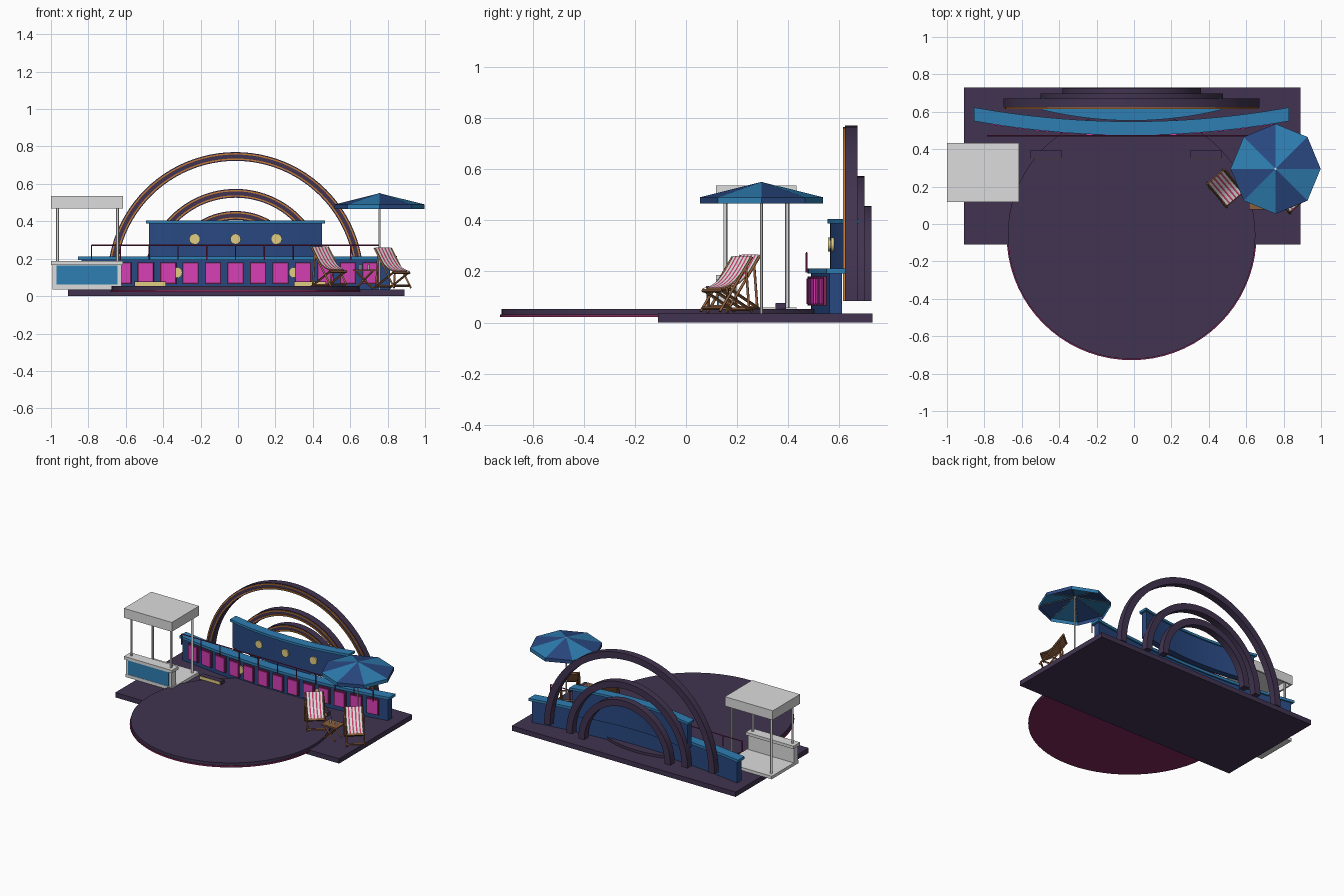
import bpy, bmesh, math
from mathutils import Vector, Matrix

cube = bpy.data.objects.get("Cube")
if cube:
    bpy.data.objects.remove(cube)


def material(name, r, g, b):
    m = bpy.data.materials.new(name)
    m.use_nodes = True
    m.diffuse_color = (r, g, b, 1)
    m.node_tree.nodes["Principled BSDF"].inputs["Base Color"].default_value = (r, g, b, 1)
    return m


PURPLE = material("dusk purple", 0.053, 0.034, 0.08)
MAROON = material("maroon", 0.23, 0.022, 0.105)
NAVY = material("navy blue", 0.022, 0.065, 0.22)
BLUE = material("sky blue", 0.028, 0.21, 0.45)
PINK = material("magenta pink", 0.68, 0.05, 0.46)
ORANGE = material("orange", 0.55, 0.2, 0.035)
YELLOW = material("pale yellow", 0.75, 0.61, 0.23)
GREY = material("light grey", 0.72, 0.72, 0.72)
WOOD = material("brown wood", 0.26, 0.11, 0.045)
RED = material("stripe red", 0.6, 0.05, 0.15)

CX = -0.013  # symmetry axis of the stage


def finish(name, bm, *mats, smooth=False):
    bmesh.ops.recalc_face_normals(bm, faces=bm.faces)
    me = bpy.data.meshes.new(name)
    bm.to_mesh(me)
    bm.free()
    for m in mats:
        me.materials.append(m)
    ob = bpy.data.objects.new(name, me)
    bpy.context.collection.objects.link(ob)
    if smooth:
        bpy.ops.object.select_all(action='DESELECT')
        ob.select_set(True)
        bpy.context.view_layer.objects.active = ob
        bpy.ops.object.shade_smooth_by_angle(angle=math.radians(30))
    return ob


def box(name, x0, x1, y0, y1, z0, z1, mat, spin=0):
    bm = bmesh.new()
    bmesh.ops.create_cube(bm, size=1)
    bm.transform(Matrix.Translation(((x0 + x1) / 2, (y0 + y1) / 2, (z0 + z1) / 2))
                 @ Matrix.Rotation(spin, 4, 'Z')
                 @ Matrix.Diagonal((x1 - x0, y1 - y0, z1 - z0, 1)))
    return finish(name, bm, mat)


def rod(name, a, b, r, mat, sides=12):
    a, b = Vector(a), Vector(b)
    bm = bmesh.new()
    bmesh.ops.create_cone(bm, cap_ends=True, segments=sides, radius1=r, radius2=r,
                          depth=(b - a).length)
    turn = (b - a).to_track_quat('Z', 'Y').to_matrix().to_4x4()
    bm.transform(Matrix.Translation((a + b) / 2) @ turn)
    return finish(name, bm, mat, smooth=sides > 4)


def band(name, edge_a, edge_b, push, mat):
    """Solid band between two matching polylines, extruded by push."""
    bm = bmesh.new()
    va = [bm.verts.new(p) for p in edge_a]
    vb = [bm.verts.new(p) for p in edge_b]
    faces = [bm.faces.new((va[i], va[i + 1], vb[i + 1], vb[i])) for i in range(len(va) - 1)]
    new = bmesh.ops.extrude_face_region(bm, geom=faces, use_keep_orig=True)["geom"]
    bmesh.ops.translate(bm, vec=push, verts=[v for v in new if isinstance(v, bmesh.types.BMVert)])
    return finish(name, bm, mat, smooth=True)


def curved_wall(name, half, radius, y0, y1, z0, z1, mat, n=32):
    xs = [half * (2 * i / n - 1) for i in range(n + 1)]
    front, back = ([(CX + x, y + x * x / (2 * radius), z0) for x in xs] for y in (y0, y1))
    return band(name, front, back, (0, 0, z1 - z0), mat)


def arch(name, r_in, r_out, y0, y1, mat, n=48):
    angles = [math.pi * i / n for i in range(n + 1)]
    inner, outer = ([(CX + r * math.cos(t), y0, 0.085 + r * math.sin(t)) for t in angles]
                    for r in (r_in, r_out))
    return band(name, inner, outer, (0, y1 - y0, 0), mat)


# Ground slab and round dance floor
box("base_slab", -0.91, 0.89, -0.11, 0.73, 0, 0.035, PURPLE)
for name, r, z0, z1, mat in (("floor_underside", 0.668, 0.022, 0.032, MAROON),
                             ("round_floor", 0.662, 0.032, 0.053, PURPLE)):
    rod(name, (CX, -0.06, z0), (CX, -0.06, z1), r, mat, 72)

# Lower and upper curved walls with overhanging caps
LOW_R, UP_R = 4.7, 2.0
curved_wall("lower_wall", 0.825, LOW_R, 0.488, 0.537, 0.035, 0.192, NAVY)
curved_wall("lower_wall_cap", 0.842, LOW_R, 0.475, 0.548, 0.192, 0.211, BLUE)
curved_wall("upper_wall", 0.463, UP_R, 0.564, 0.61, 0.2, 0.388, NAVY)
curved_wall("upper_wall_cap", 0.478, UP_R, 0.553, 0.62, 0.388, 0.405, BLUE)

# Framed windows along the lower wall
for k in range(-6, 7):
    dx = 0.12 * k
    x, y, spin = CX + dx, 0.488 + dx * dx / (2 * LOW_R), math.atan(dx / LOW_R)
    box("window_frame", x - 0.043, x + 0.043, y - 0.012, y + 0.01, 0.066, 0.18, MAROON, spin)
    box("window_pane", x - 0.037, x + 0.037, y - 0.017, y - 0.01, 0.073, 0.173, PINK, spin)

# Round lamps on both walls
for dx, y, z in ((-0.22, 0.576, 0.305), (0, 0.564, 0.305), (0.22, 0.576, 0.305),
                 (-0.315, 0.498, 0.126), (0.315, 0.498, 0.126)):
    rod("wall_lamp", (CX + dx, y - 0.008, z), (CX + dx, y + 0.005, z), 0.028, YELLOW, 16)

# Straight railing above the lower wall
rod("rail", (CX - 0.77, 0.472, 0.272), (CX + 0.77, 0.472, 0.272), 0.004, MAROON, 6)
for k in range(-5, 6):
    x = CX + 0.154 * k
    rod("rail_post", (x, 0.472, 0.195), (x, 0.472, 0.272), 0.004, MAROON, 6)

# Nested arches with two raised orange trim lines each
for r, y0, y1 in ((0.685, 0.622, 0.67), (0.488, 0.648, 0.698), (0.37, 0.676, 0.726)):
    arch("arch", r - 0.047, r, y0, y1, PURPLE)
    for q in (r - 0.013, r - 0.041):
        arch("arch_trim", q, q + 0.007, y0 - 0.007, y0, ORANGE)

# Floor lights with glowing fronts
for x in (CX - 0.457, CX + 0.398):
    box("floor_light", x - 0.085, x + 0.085, 0.352, 0.392, 0.05, 0.077, PURPLE)
    box("floor_light_glow", x - 0.082, x + 0.082, 0.349, 0.352, 0.054, 0.075, YELLOW)

# Kiosk
KX0, KX1, KY0, KY1 = -1.0, -0.615, 0.118, 0.432
box("kiosk_floor", KX0 + 0.008, KX1, KY0 + 0.008, KY1, 0.036, 0.058, GREY)
box("kiosk_counter", KX0 + 0.008, KX1 - 0.008, KY0 + 0.01, KY0 + 0.06, 0.058, 0.166, GREY)
box("kiosk_panel", KX0 + 0.03, KX1 - 0.03, KY0 + 0.004, KY0 + 0.01, 0.062, 0.164, BLUE)
box("kiosk_counter_top", KX0, KX1, KY0, KY0 + 0.075, 0.166, 0.187, GREY)
for x in (KX0 + 0.036, KX1 - 0.03):
    for y in (KY0 + 0.036, KY1 - 0.036):
        rod("kiosk_post", (x, y, 0.05), (x, y, 0.52), 0.008, GREY)
box("kiosk_roof", KX0, KX1, KY0, KY1, 0.515, 0.536, GREY)
for y in (KY0, KY1 - 0.012):
    box("kiosk_valance", KX0, KX1, y, y + 0.012, 0.468, 0.515, GREY)
for x in (KX0, KX1 - 0.012):
    box("kiosk_side_valance", x, x + 0.012, KY0 + 0.012, KY1 - 0.012, 0.468, 0.515, GREY)

# Parasol with alternating panels
PX, PY, PR = 0.757, 0.295, 0.241
bm = bmesh.new()
apex = bm.verts.new((PX, PY, 0.55))
rings = [[bm.verts.new((PX + PR * math.cos(k * math.pi / 4), PY + PR * math.sin(k * math.pi / 4), z))
          for k in range(8)] for z in (0.49, 0.465)]
for k in range(8):
    j = (k + 1) % 8
    for f in (bm.faces.new((apex, rings[0][k], rings[0][j])),
              bm.faces.new((rings[0][k], rings[1][k], rings[1][j], rings[0][j]))):
        f.material_index = k % 2
finish("parasol_canopy", bm, NAVY, BLUE)
rod("parasol_pole", (PX, PY, 0.035), (PX, PY, 0.55), 0.006, GREY)
for k in range(8):
    t = k * math.pi / 4
    rod("parasol_rib", (PX, PY, 0.543),
        (PX + 0.235 * math.cos(t), PY + 0.235 * math.sin(t), 0.484), 0.002, GREY, 4)


# Striped deck chairs: crossed wooden frames, a sagging sling and its wooden backing
def deck_chair(cx, cy, angle, z0):
    place = Matrix.Translation((cx, cy, z0)) @ Matrix.Rotation(angle, 4, 'Z')

    def bar(name, a, b):
        rod(name, place @ Vector(a), place @ Vector(b), 0.0065, WOOD, 4)

    for w in (-0.058, 0.058):
        bar("chair_back_rail", (-0.078, w, 0.212), (0.085, w, 0))
        bar("chair_seat_rail", (0.078, w * 0.93, 0.085), (-0.085, w * 0.93, 0))
        bar("chair_prop", (-0.045, w * 1.08, 0.17), (-0.06, w * 1.08, 0.015))
    for u, z in ((-0.076, 0.206), (0.076, 0.08), (0.075, 0.012), (-0.07, 0.008)):
        bar("chair_crossbar", (u, -0.058, z), (u, 0.058, z))

    steps = 8

    def sling(name, drop, columns, *mats):
        bm = bmesh.new()
        grid = [[bm.verts.new(place @ Vector((
            -0.076 + 0.152 * i / steps, 0.104 * (s / columns - 0.5),
            0.216 - drop - 0.125 * i / steps - 0.03 * math.sin(math.pi * i / steps))))
            for s in range(columns + 1)] for i in range(steps + 1)]
        for i in range(steps):
            for s in range(columns):
                f = bm.faces.new((grid[i][s], grid[i][s + 1], grid[i + 1][s + 1], grid[i + 1][s]))
                f.material_index = int(s % 5 > 2) if len(mats) > 1 else 0
        finish(name, bm, *mats, smooth=True)

    sling("chair_sling", 0, 23, GREY, RED)
    sling("chair_backing", 0.006, 1, WOOD)


deck_chair(0.487, 0.192, math.radians(-50), 0.05)
deck_chair(0.825, 0.16, math.radians(-50), 0.044)

# Small table with crossed legs and two cups
TX, TY = 0.675, 0.125
box("table_top", TX - 0.06, TX + 0.06, TY - 0.047, TY + 0.047, 0.133, 0.143, WOOD)
for w in (-0.038, 0.038):
    for s in (-1, 1):
        rod("table_leg", (TX - s * 0.045, TY + w, 0.04), (TX + s * 0.045, TY + w, 0.135), 0.006, WOOD, 4)
for dx in (-0.02, 0.025):
    rod("cup", (TX + dx, TY, 0.143), (TX + dx, TY, 0.168), 0.007, GREY)
